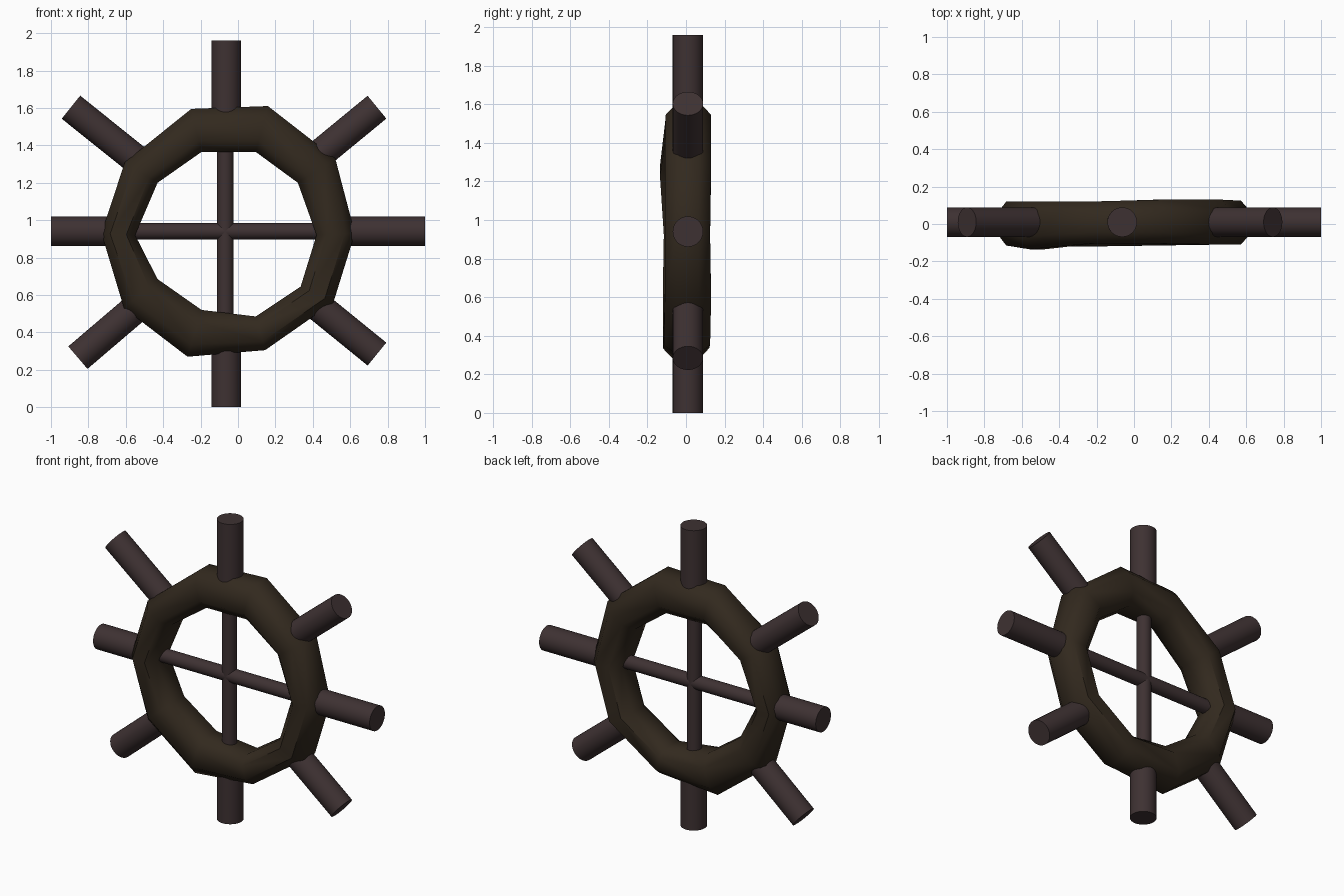
import bpy, bmesh, math
from mathutils import Vector

if "Cube" in bpy.data.objects:
    bpy.data.objects.remove(bpy.data.objects["Cube"])

CX, CY, CZ = -0.065, 0.01, 0.94


def material(name, rgb):
    m = bpy.data.materials.new(name)
    m.diffuse_color = (*rgb, 1)
    m.use_nodes = True
    m.node_tree.nodes["Principled BSDF"].inputs["Base Color"].default_value = m.diffuse_color
    return m


RIM = material("dark_wood", (0.032, 0.022, 0.013))
SPOKE = material("reddish_wood", (0.048, 0.031, 0.032))


def smooth(ob, angle):
    bpy.ops.object.select_all(action='DESELECT')
    ob.select_set(True)
    bpy.context.view_layer.objects.active = ob
    bpy.ops.object.shade_smooth_by_angle(angle=math.radians(angle))


def rod(name, a, b, radius):
    a, b = Vector(a), Vector(b)
    d = b - a
    bpy.ops.mesh.primitive_cylinder_add(vertices=32, radius=radius, depth=d.length,
                                        location=(a + b) / 2)
    ob = bpy.context.object
    ob.name = name
    ob.rotation_euler = d.to_track_quat('Z', 'Y').to_euler()
    ob.data.materials.append(SPOKE)
    smooth(ob, 40)


# Hand-hewn rim: ten stations of outer x,z / inner x,z / front y, back y
stations = [
    (0.625, 0.93, 0.42, 0.92, -0.11, 0.125),
    (0.52, 1.33, 0.32, 1.20, -0.11, 0.13),
    (0.16, 1.61, 0.095, 1.365, -0.105, 0.13),
    (-0.25, 1.595, -0.195, 1.365, -0.105, 0.12),
    (-0.605, 1.31, -0.43, 1.20, -0.135, 0.12),
    (-0.73, 0.93, -0.55, 0.92, -0.115, 0.12),
    (-0.61, 0.53, -0.43, 0.685, -0.12, 0.12),
    (-0.27, 0.27, -0.195, 0.52, -0.12, 0.12),
    (0.145, 0.305, 0.095, 0.485, -0.115, 0.125),
    (0.51, 0.56, 0.335, 0.645, -0.11, 0.13),
]
k = 0.48
section = [(1, -k), (1, k), (k, 1), (-k, 1), (-1, k), (-1, -k), (-k, -1), (k, -1)]
bm = bmesh.new()
loops = []
for ox, oz, ix, iz, y0, y1 in stations:
    loops.append([bm.verts.new(((ox + ix) / 2 + u * (ox - ix) / 2,
                                (y0 + y1) / 2 + v * (y1 - y0) / 2,
                                (oz + iz) / 2 + u * (oz - iz) / 2)) for u, v in section])
for i, loop in enumerate(loops):
    nxt = loops[(i + 1) % len(loops)]
    for j in range(8):
        n = (j + 1) % 8
        bm.faces.new((loop[j], loop[n], nxt[n], nxt[j]))
bmesh.ops.recalc_face_normals(bm, faces=bm.faces)
me = bpy.data.meshes.new("rim")
bm.to_mesh(me)
bm.free()
rim = bpy.data.objects.new("rim", me)
bpy.context.collection.objects.link(rim)
me.materials.append(RIM)
smooth(rim, 50)

# Thick handles outside the rim: end-cap centres in x,z
ends = [(1.0, 0.94), (0.743, 1.604), (-0.063, 1.96), (-0.893, 1.604),
        (-1.0, 0.94), (-0.856, 0.265), (-0.063, 0.0), (0.743, 0.284)]
for i, (x, z) in enumerate(ends):
    d = Vector((x - CX, 0, z - CZ)).normalized()
    start = Vector((CX, CY, CZ)) + d * 0.56
    rod(f"handle_{i + 1}", start, (x, CY, z), 0.079)

# Thin crossed spokes inside the rim
rod("cross_spoke_horizontal", (-0.64, CY, CZ), (0.52, CY, CZ), 0.044)
rod("cross_spoke_vertical", (CX - 0.003, CY, 0.40), (CX - 0.003, CY, 1.48), 0.044)
